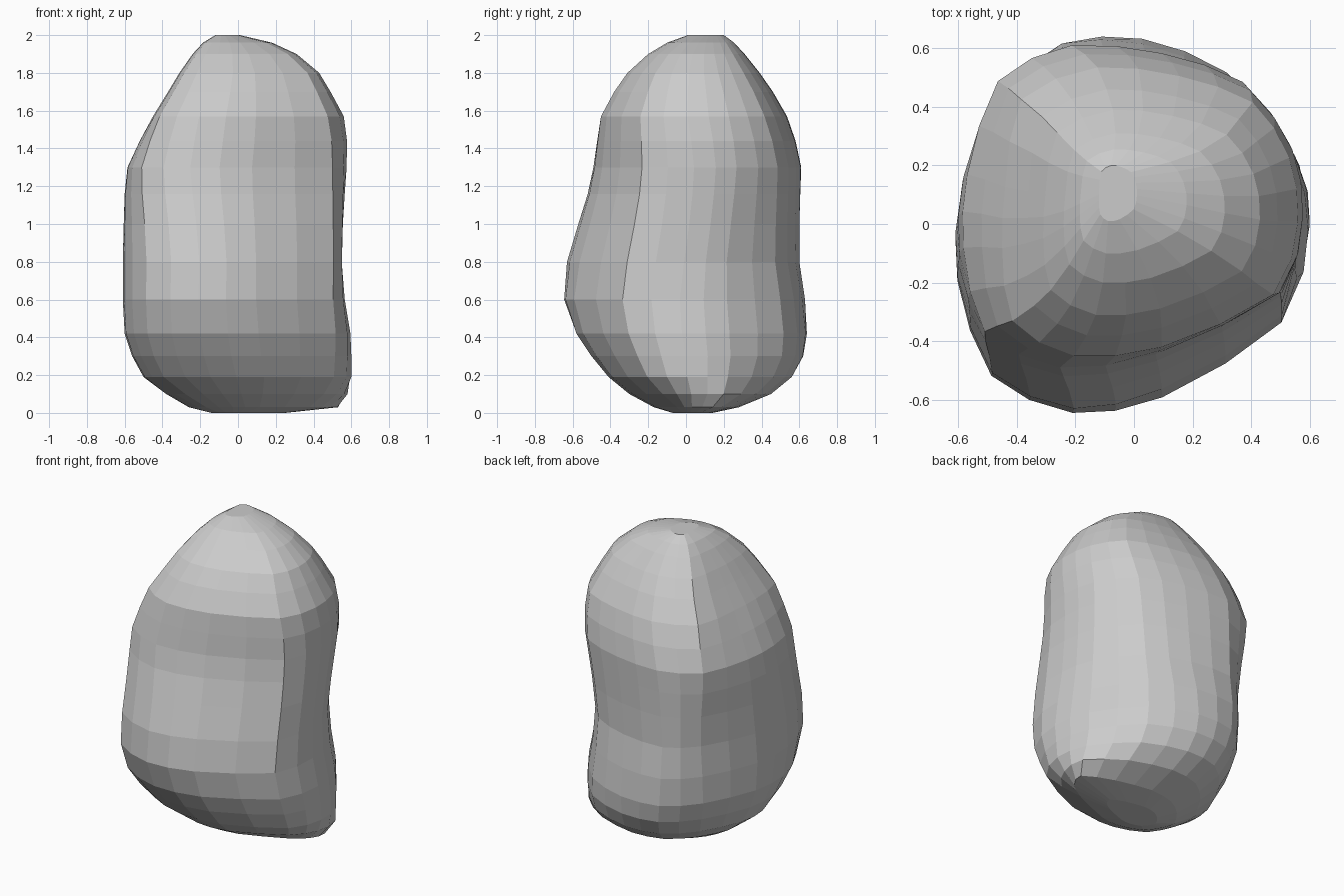
import bpy, bmesh
from mathutils import Vector

if "Cube" in bpy.data.objects:
    bpy.data.objects.remove(bpy.data.objects["Cube"])

# Cross-section outlines, counter-clockwise from +x, at four key heights
BASE = [(.49, .03), (.53, .14), (.34, .23), (.1, .28), (-.07, .25), (-.18, .17),
        (-.25, .06), (-.23, -.02), (-.16, -.12), (-.02, -.17), (.12, -.16), (.38, -.05)]
LOW = [(.6, 0), (.55, .22), (.33, .47), (.05, .57), (-.18, .54), (-.36, .37),
       (-.49, .1), (-.5, -.1), (-.4, -.32), (-.15, -.42), (.14, -.41), (.51, -.22)]
MID = [(.55, 0), (.5, .22), (.31, .47), (.05, .575), (-.24, .595), (-.42, .46),
       (-.585, .13), (-.6, -.17), (-.48, -.5), (-.2, -.62), (.1, -.55), (.51, -.3)]
UPPER = [(.565, .01), (.535, .23), (.41, .42), (.16, .51), (-.12, .54), (-.38, .43),
         (-.435, .13), (-.445, -.08), (-.41, -.33), (-.2, -.45), (.1, -.42), (.48, -.24)]
KEYS = [(.03, BASE), (.2, LOW), (.85, MID), (1.57, UPPER)]

# Silhouette at each height: z, x min, x max, y min, y max
LEVELS = [
    (0, -.14, .25, -.07, .14), (.03, -.26, .53, -.17, .28),
    (.1, -.38, .58, -.30, .45), (.19, -.50, .60, -.41, .56),
    (.3, -.56, .60, -.50, .62), (.42, -.60, .595, -.58, .64),
    (.6, -.61, .565, -.645, .63), (.8, -.61, .55, -.63, .60),
    (1.0, -.605, .555, -.57, .60), (1.16, -.60, .565, -.52, .605),
    (1.3, -.585, .575, -.49, .61), (1.44, -.52, .577, -.47, .58),
    (1.57, -.45, .56, -.45, .535), (1.7, -.37, .49, -.38, .46),
    (1.8, -.31, .43, -.31, .39), (1.9, -.24, .31, -.20, .31),
    (1.96, -.185, .18, -.10, .255), (2.0, -.12, .01, .01, .20)]


def outline_at(z):
    """Blend the two key outlines around this height."""
    if z <= KEYS[0][0]:
        return [Vector(p) for p in BASE]
    for (z0, a), (z1, b) in zip(KEYS, KEYS[1:]):
        if z <= z1:
            t = (z - z0) / (z1 - z0)
            return [Vector(p).lerp(Vector(q), t) for p, q in zip(a, b)]
    return [Vector(p) for p in UPPER]


def smooth_loop(pts):
    """Double the point count of a closed loop with a slightly rounded midpoint."""
    out, n = [], len(pts)
    for i in range(n):
        a, b, c, d = (pts[(i + k) % n] for k in (-1, 0, 1, 2))
        out += [b, (11 * (b + c) - a - d) / 20]
    return out


def fit(values, lo, hi):
    a, b = min(values), max(values)
    return [lo + (v - a) * (hi - lo) / (b - a) for v in values]


# Boulder: stacked rings skinned into one closed faceted body
bm = bmesh.new()
rings = []
for z, x0, x1, y0, y1 in LEVELS:
    loop = smooth_loop(outline_at(z))
    xs = fit([p.x for p in loop], x0, x1)
    ys = fit([p.y for p in loop], y0, y1)
    rings.append([bm.verts.new((x, y, z)) for x, y in zip(xs, ys)])
for lower, upper in zip(rings, rings[1:]):
    n = len(lower)
    for i in range(n):
        j = (i + 1) % n
        bm.faces.new((lower[i], lower[j], upper[j], upper[i]))
bm.faces.new(rings[0][::-1])
bm.faces.new(rings[-1])
bmesh.ops.recalc_face_normals(bm, faces=bm.faces)

mesh = bpy.data.meshes.new("boulder")
bm.to_mesh(mesh)
bm.free()
bpy.context.collection.objects.link(bpy.data.objects.new("boulder", mesh))
